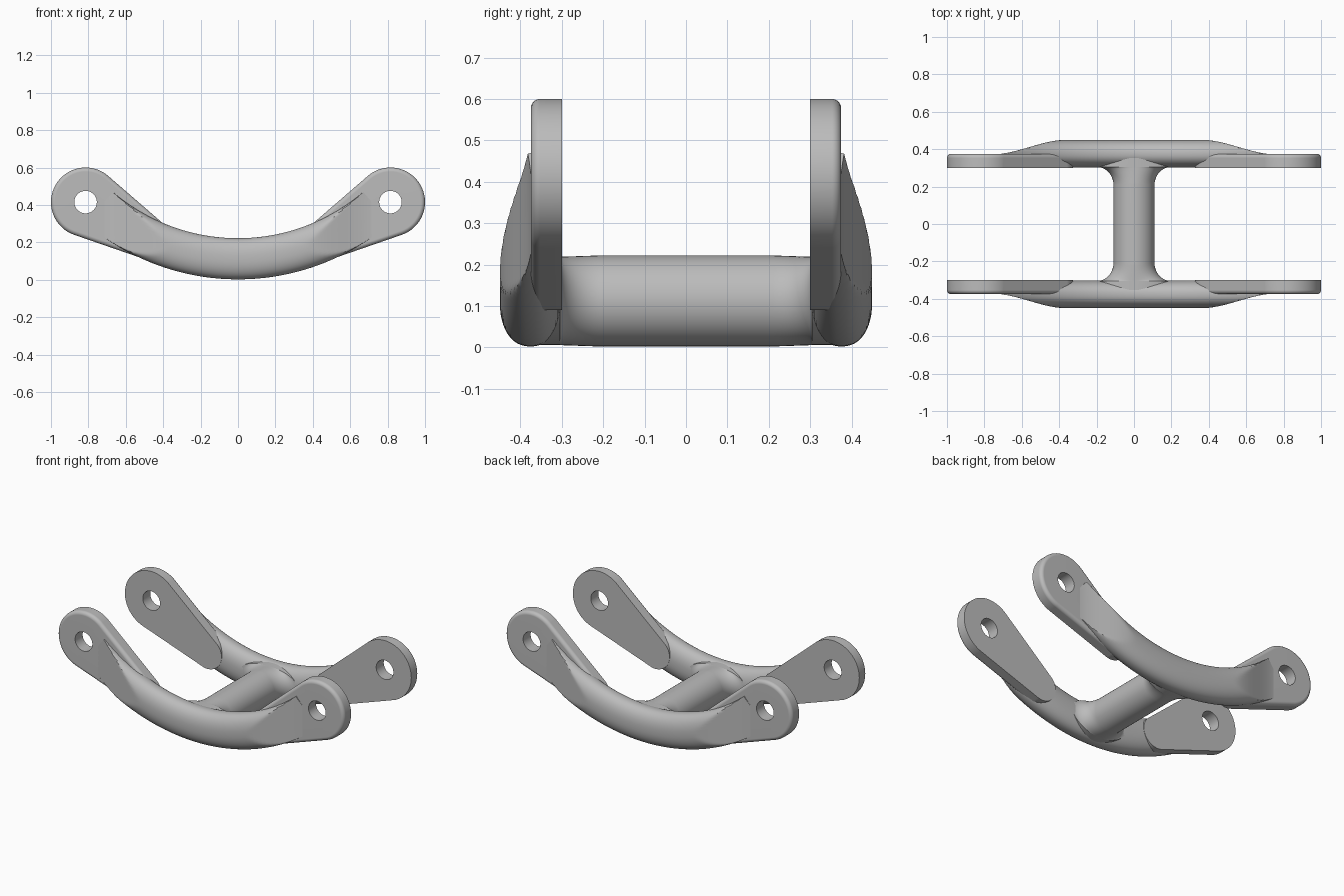
import bpy, bmesh
from math import sin, cos, pi, sqrt, asin, radians
from mathutils import Vector

cube = bpy.data.objects.get("Cube")
if cube:
    bpy.data.objects.remove(cube, do_unlink=True)

steel = bpy.data.materials.new("plain grey")
steel.use_nodes = True
GREY = (0.5, 0.5, 0.5, 1)
steel.diffuse_color = GREY
steel.node_tree.nodes["Principled BSDF"].inputs["Base Color"].default_value = GREY

MID_Z = 0.112     # height of the bar centre at the middle
HALF = 0.11       # half height of the bars
ARC = 1.14        # bend radius of the rails
RAIL_Y, RAIL_W = 0.376, 0.074
INNER, OUTER = 0.30, 0.375   # lug faces


def loft(name, rings, loop=False):
    """Skin a list of point rings; loop joins the last ring to the first."""
    bm = bmesh.new()
    rows = [[bm.verts.new(p) for p in ring] for ring in rings]
    n = len(rows[0])
    pairs = list(zip(rows, rows[1:]))
    if loop:
        pairs.append((rows[-1], rows[0]))
    else:
        bm.faces.new(rows[0])
        bm.faces.new(rows[-1])
    for a, b in pairs:
        for i in range(n):
            j = (i + 1) % n
            bm.faces.new((a[i], a[j], b[j], b[i]))
    bmesh.ops.recalc_face_normals(bm, faces=bm.faces)
    mesh = bpy.data.meshes.new(name)
    bm.to_mesh(mesh)
    bm.free()
    mesh.materials.append(steel)
    obj = bpy.data.objects.new(name, mesh)
    bpy.context.collection.objects.link(obj)
    bpy.ops.object.select_all(action='DESELECT')
    obj.select_set(True)
    bpy.context.view_layer.objects.active = obj
    bpy.ops.object.shade_smooth_by_angle(angle=radians(32))
    mod = obj.modifiers.new("clean_shading", 'WEIGHTED_NORMAL')
    mod.keep_sharp = True
    return obj


def oval(n, power=2.25):
    """Unit section, slightly squarer than an ellipse."""
    def soft(v):
        return (1 if v > 0 else -1) * abs(v) ** (2 / power)
    return [(soft(cos(2 * pi * i / n)), soft(sin(2 * pi * i / n))) for i in range(n)]


def outer_limit(x):
    """Outer side of the rail, easing in to the lug face."""
    t = min(max((abs(x) - 0.36) / 0.40, 0), 1)
    return 0.45 - 0.078 * t * t * (3 - 2 * t)


# Curved rails, with the outer side trimmed toward the lugs
def rail(name, side):
    rings, steps = [], 80
    reach = asin(0.65)
    for k in range(steps + 1):
        a = reach * (2 * k / steps - 1)
        ring = []
        for u, v in oval(48):
            r = ARC - v * HALF
            x = r * sin(a)
            y = min(RAIL_Y + u * RAIL_W, outer_limit(x))
            ring.append((x, side * y, MID_Z + ARC - r * cos(a)))
        rings.append(ring)
    loft(name, rings)


# Tapered lug: two rounded ends and a pin hole, outer rim rounded over
def lug(name, end, side):
    eye, tip = Vector((0.815, 0.415)), Vector((0.425, 0.19))
    r_eye, r_tip, r_hole, n = 0.185, 0.10, 0.06, 128
    axis = tip - eye
    split = (r_eye - r_tip) / axis.length
    axis.normalize()
    normals = [Vector((cos(2 * pi * i / n), sin(2 * pi * i / n))) for i in range(n)]

    def outline(inset, y):
        ring = []
        for d in normals:
            p = tip + d * (r_tip - inset) if d.dot(axis) > split else eye + d * (r_eye - inset)
            ring.append((end * p.x, side * y, p.y))
        return ring

    def hole(y):
        return [(end * (eye.x + d.x * r_hole), side * y, eye.y + d.y * r_hole) for d in normals]

    rim = 0.022
    rings = [hole(INNER), outline(0, INNER)]
    for k in range(7):
        a = pi / 2 * k / 6
        rings.append(outline(rim * (1 - cos(a)), OUTER - rim * (1 - sin(a))))
    rings.append(hole(OUTER))
    loft(name, rings, loop=True)


# Crossbar, flaring sideways into each rail
def crossbar():
    start, flare, stop = 0.21, 0.095, 0.365
    half_y = [start + flare * sin(pi / 2 * k / 12) for k in range(13)] + [stop]
    rings = []
    for y in [-v for v in reversed(half_y)] + half_y:
        t = min((abs(y) - start) / flare, 1)
        w = HALF + 0.09 * (1 - sqrt(max(1 - t * t, 0)))
        rings.append([(u * w, y, MID_Z + v * HALF * (1 - 0.03 * t) + t * (u * w) ** 2 / (2 * ARC))
                      for u, v in oval(48, 2)])
    loft("crossbar", rings)


crossbar()
for side, depth in ((-1, "front"), (1, "back")):
    rail(depth + "_rail", side)
    for end, hand in ((1, "left"), (-1, "right")):
        lug(f"{depth}_{hand}_lug", end, side)
